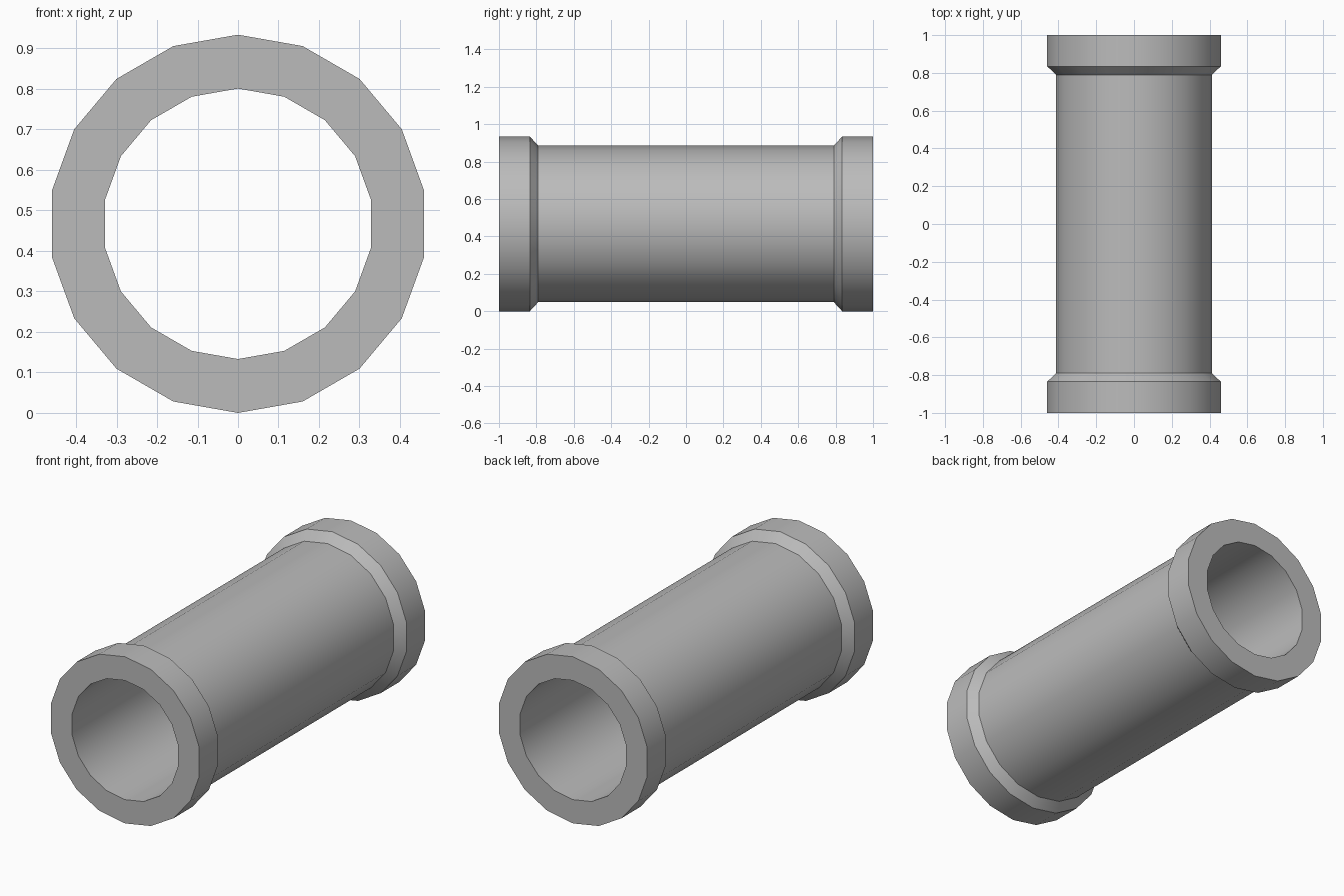
import bpy, bmesh, math

cube = bpy.data.objects.get("Cube")
if cube:
    bpy.data.objects.remove(cube, do_unlink=True)

SIDES = 18
OUTER, BODY, INNER = 0.467, 0.418, 0.334

grey = bpy.data.materials.new("pipe grey")
grey.use_nodes = True
colour = (0.5, 0.5, 0.5, 1)
grey.diffuse_color = colour
grey.node_tree.nodes["Principled BSDF"].inputs["Base Color"].default_value = colour

# Half profile (radius, y), mirrored to make a closed loop of the pipe wall
half = [(INNER, -1), (OUTER, -1), (OUTER, -0.835), (BODY, -0.79)]
profile = half + [(r, -y) for r, y in reversed(half)]

# Spin the wall profile around the y axis, with a vertex at the top
bm = bmesh.new()
rings = []
for i in range(SIDES):
    a = 2 * math.pi * i / SIDES
    rings.append([bm.verts.new((r * math.sin(a), y, OUTER + r * math.cos(a)))
                  for r, y in profile])
n = len(profile)
for i in range(SIDES):
    a, b = rings[i], rings[(i + 1) % SIDES]
    for j in range(n):
        k = (j + 1) % n
        bm.faces.new((a[j], a[k], b[k], b[j]))
bmesh.ops.recalc_face_normals(bm, faces=bm.faces)

mesh = bpy.data.meshes.new("flanged_pipe")
bm.to_mesh(mesh)
bm.free()
mesh.materials.append(grey)
pipe = bpy.data.objects.new("flanged_pipe", mesh)
bpy.context.collection.objects.link(pipe)

# Smooth around the barrel, crisp at collars and rims
bpy.ops.object.select_all(action='DESELECT')
pipe.select_set(True)
bpy.context.view_layer.objects.active = pipe
bpy.ops.object.shade_smooth_by_angle(angle=math.radians(30))
